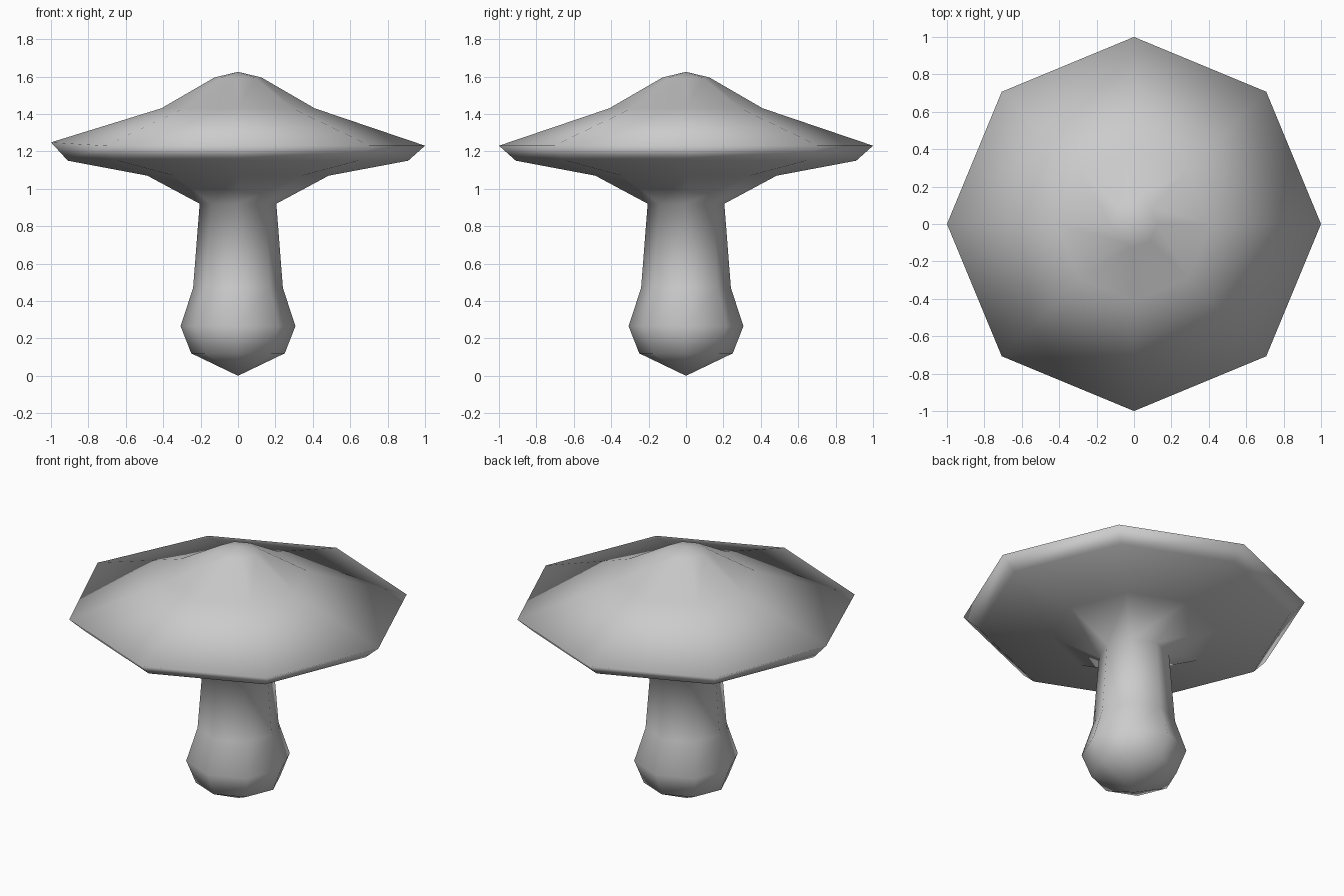
import bpy
import bmesh
from math import cos, sin, pi

cube = bpy.data.objects.get("Cube")
if cube:
    bpy.data.objects.remove(cube, do_unlink=True)

SIDES = 8

grey = bpy.data.materials.new("pale_grey")
grey.use_nodes = True
colour = (0.6, 0.6, 0.6, 1)
grey.diffuse_color = colour
shader = next(n for n in grey.node_tree.nodes if n.type == "BSDF_PRINCIPLED")
shader.inputs["Base Color"].default_value = colour

# Outline of the mushroom from foot to crown: (radius, height)
foot_height, crown_height = 0.0, 1.625
stem = [(0.25, 0.12), (0.307, 0.265), (0.24, 0.47), (0.205, 0.92)]
gills = [(0.485, 1.07), (0.91, 1.15)]
cap = [(1.0, 1.23), (0.41, 1.43), (0.125, 1.595)]


def add_ring(bm, radius, height):
    angles = [2 * pi * i / SIDES for i in range(SIDES)]
    return [bm.verts.new((radius * cos(a), radius * sin(a), height)) for a in angles]


def close_end(bm, ring, height):
    tip = bm.verts.new((0, 0, height))
    for i in range(SIDES):
        bm.faces.new((ring[i], ring[(i + 1) % SIDES], tip))


bm = bmesh.new()
rings = [add_ring(bm, r, z) for r, z in stem + gills + cap]
for low, high in zip(rings, rings[1:]):
    for i in range(SIDES):
        j = (i + 1) % SIDES
        bm.faces.new((low[i], low[j], high[j], high[i]))
close_end(bm, rings[0], foot_height)
close_end(bm, rings[-1], crown_height)

# The right-hand point of the rim is tilted up slightly
rim = rings[len(stem) + len(gills)]
rim[SIDES // 2].co.z += 0.018

bmesh.ops.recalc_face_normals(bm, faces=bm.faces)
for face in bm.faces:
    face.smooth = True

mesh = bpy.data.meshes.new("mushroom")
bm.to_mesh(mesh)
bm.free()
mesh.materials.append(grey)
mushroom = bpy.data.objects.new("mushroom", mesh)
bpy.context.collection.objects.link(mushroom)
